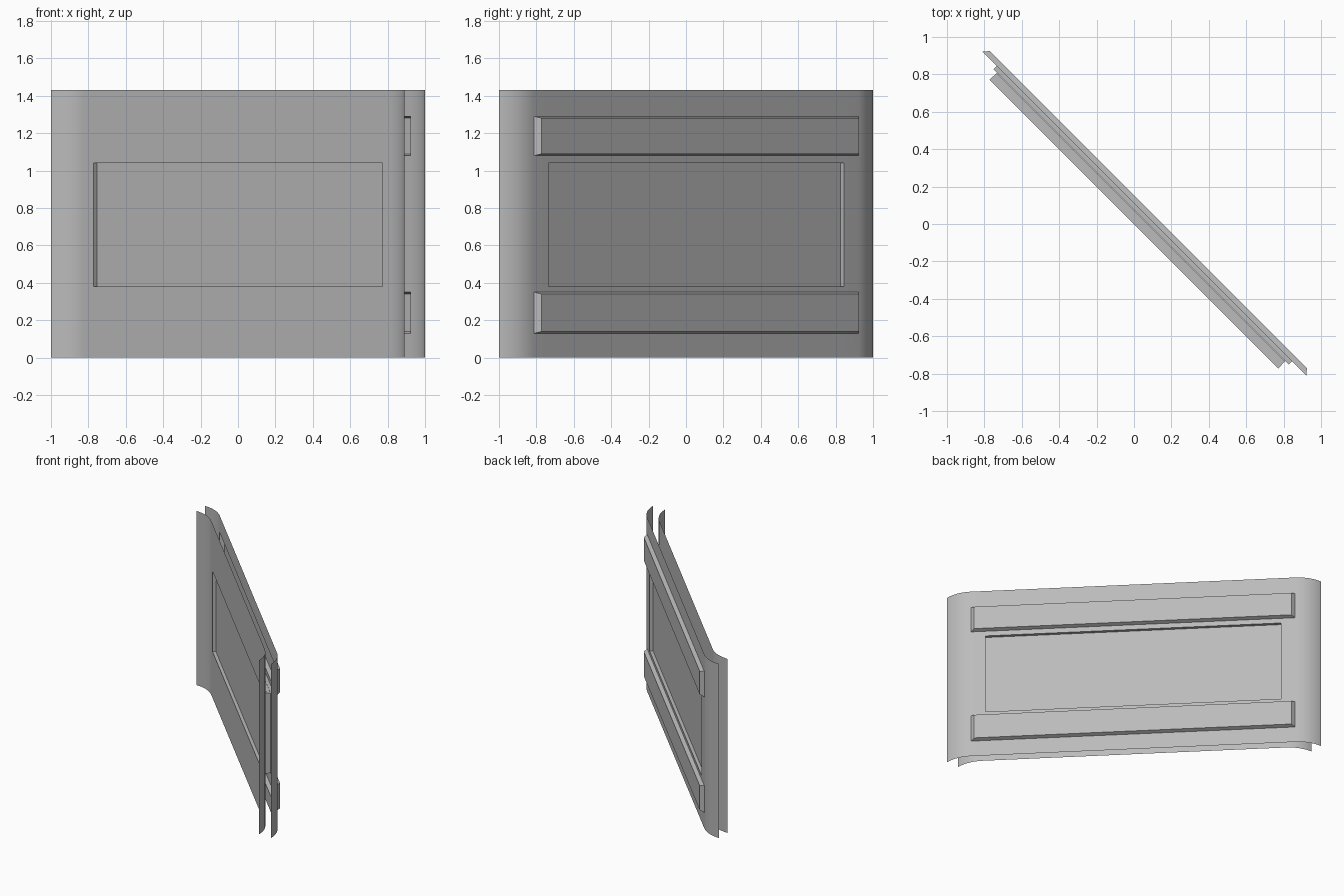
import bpy, bmesh, math

if "Cube" in bpy.data.objects:
    bpy.data.objects.remove(bpy.data.objects["Cube"])

HEIGHT = 1.43
RADIUS = 0.266          # radius of the curled ends
DIAGONAL = -math.pi / 4  # the panel stands across the square

grey = bpy.data.materials.new("plain grey")
grey.use_nodes = True
grey.diffuse_color = (0.5, 0.5, 0.5, 1)
grey.node_tree.nodes["Principled BSDF"].inputs["Base Color"].default_value = (0.5, 0.5, 0.5, 1)


def finish(bm, name):
    mesh = bpy.data.meshes.new(name)
    bm.to_mesh(mesh)
    bm.free()
    mesh.materials.append(grey)
    obj = bpy.data.objects.new(name, mesh)
    obj.rotation_euler.z = DIAGONAL
    bpy.context.collection.objects.link(obj)
    bpy.ops.object.select_all(action="DESELECT")
    obj.select_set(True)
    bpy.context.view_layer.objects.active = obj
    bpy.ops.object.shade_smooth_by_angle(angle=math.radians(30))


def pressed_sheet(name, offset, flat_half, features, outward):
    """Open sheet with curled ends; each feature is a pressed rectangle:
    half length, bottom, top, push along y, end taper, edge taper."""
    bm = bmesh.new()
    # Right half of the plan profile, then mirrored
    half = {(f[0], offset) for f in features if f[0] < flat_half}
    steps = 12
    for i in range(steps + 1):
        a = math.pi / 4 * i / steps
        half.add((flat_half + RADIUS * math.sin(a), offset - RADIUS * (1 - math.cos(a))))
    half = sorted(half)
    profile = [(-x, y) for x, y in reversed(half)] + half
    levels = sorted({0, HEIGHT} | {f[1] for f in features} | {f[2] for f in features})

    rows = [[bm.verts.new((x, y, z)) for x, y in profile] for z in levels]
    for low, high in zip(rows, rows[1:]):
        for i in range(len(profile) - 1):
            quad = [low[i], low[i + 1], high[i + 1], high[i]]
            bm.faces.new(quad if outward < 0 else quad[::-1])

    # Press each rectangle in or out, leaving its back hollow
    for length, bottom, top, push, end_taper, edge_taper in features:
        inside = []
        for f in bm.faces:
            c = f.calc_center_median()
            if abs(c.x) < length and bottom < c.z < top:
                inside.append(f)
        if len(inside) > 1:
            inside = bmesh.ops.dissolve_faces(bm, faces=inside)["region"]
        cap = bmesh.ops.extrude_discrete_faces(bm, faces=inside)["faces"][0]
        middle = (bottom + top) / 2
        for v in cap.verts:
            v.co.x *= 1 - end_taper / length
            v.co.z = middle + (v.co.z - middle) * (1 - 2 * edge_taper / (top - bottom))
            v.co.y += push
    finish(bm, name)


# Front sheet with one recessed field
pressed_sheet("front_sheet", 0.0, 1.148, [(1.092, 0.38, 1.04, 0.025, 0, 0)], -1)

# Back sheet with a recessed field between two raised ribs
pressed_sheet("back_sheet", 0.078, 1.226, [
    (1.226, 0.13, 0.35, 0.03, 0.027, 0.01),
    (1.117, 0.38, 1.04, -0.025, 0, 0),
    (1.226, 1.08, 1.29, 0.03, 0.027, 0.01),
], 1)

# Core joining the two recessed fields
bm = bmesh.new()
bmesh.ops.create_cube(bm, size=1)
for v in bm.verts:
    v.co.x *= 2 * 1.09
    v.co.y = 0.039 + v.co.y * 0.026
    v.co.z = 0.71 + v.co.z * 0.66
finish(bm, "inner_core")
